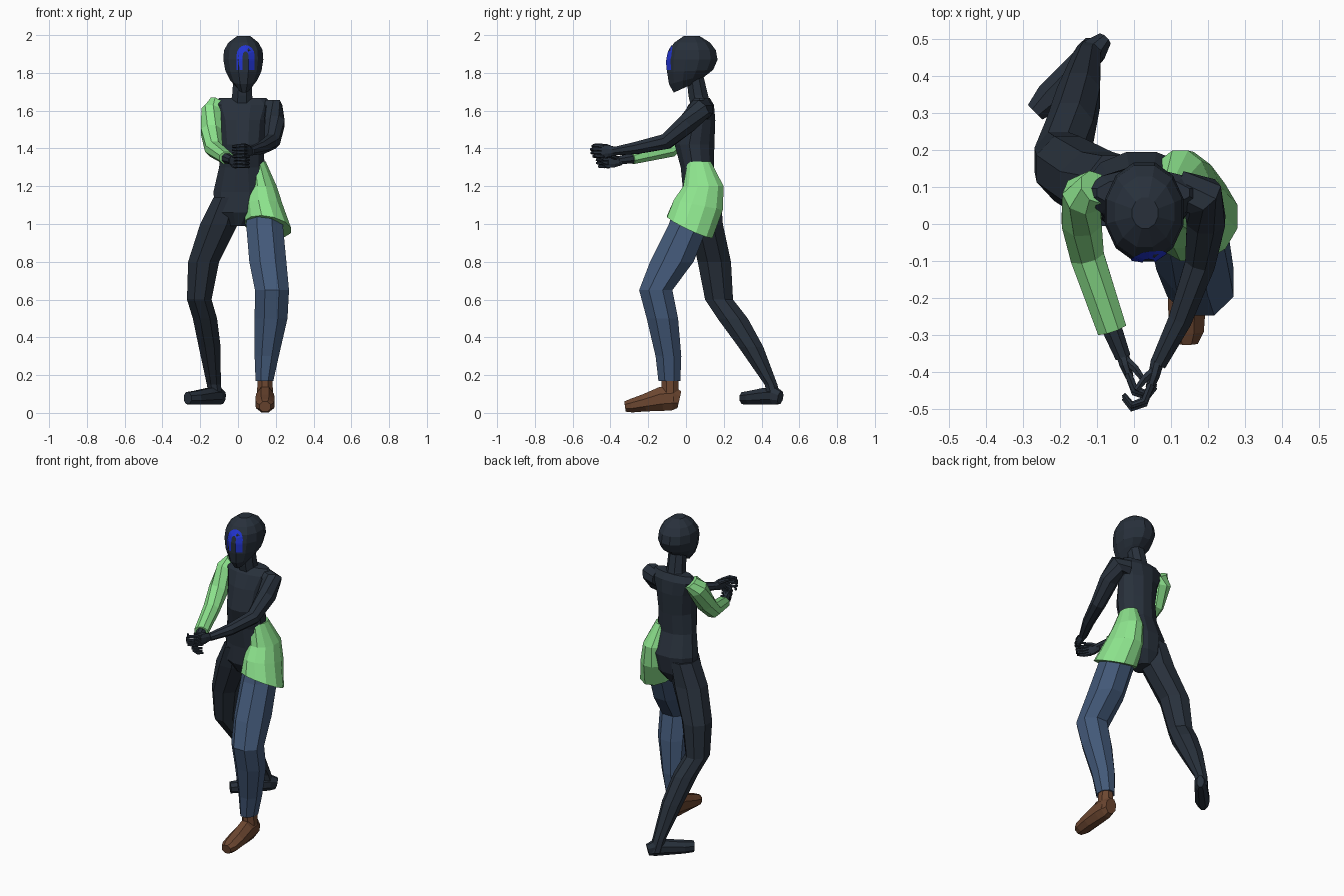
import bpy, bmesh, math
from mathutils import Vector
from mathutils.bvhtree import BVHTree


def material(name, rgb):
    m = bpy.data.materials.new(name)
    m.diffuse_color = (*rgb, 1)
    return m


DARK = material("dark slate", (0.021, 0.030, 0.044))
GREEN = material("light green", (0.27, 0.78, 0.27))
DENIM = material("denim blue", (0.056, 0.100, 0.190))
BROWN = material("brown", (0.150, 0.062, 0.030))
BLUE = material("bright blue", (0.016, 0.035, 0.65))


def add_mesh(name, verts, faces, mat):
    me = bpy.data.meshes.new(name)
    me.from_pydata(verts, [], faces)
    bm = bmesh.new()
    bm.from_mesh(me)
    bmesh.ops.recalc_face_normals(bm, faces=bm.faces)
    bm.to_mesh(me)
    bm.free()
    me.materials.append(mat)
    ob = bpy.data.objects.new(name, me)
    bpy.context.collection.objects.link(ob)
    return ob


def loft(name, rings, mat):
    n = len(rings[0])
    verts = [v for r in rings for v in r]
    faces = [(k * n + i, k * n + (i + 1) % n, (k + 1) * n + (i + 1) % n, (k + 1) * n + i)
             for k in range(len(rings) - 1) for i in range(n)]
    faces += [tuple(range(n)), tuple(range(len(verts) - n, len(verts)))]
    return add_mesh(name, verts, faces, mat)


def unit_ring(n):
    s = 1 / math.cos(math.pi / n)
    return [(s * math.cos((i + .5) * math.tau / n), s * math.sin((i + .5) * math.tau / n))
            for i in range(n)]


def stack(name, mat, n, rows):
    """Level rings: cx, cy, z, rx, ry and optional slopes along y and x."""
    rings = []
    for row in rows:
        cx, cy, z, rx, ry, ty, tx = (*row, 0, 0)[:7]
        rings.append([Vector((cx + rx * c, cy + ry * s, z + ty * ry * s + tx * rx * c))
                      for c, s in unit_ring(n)])
    return loft(name, rings, mat)


def tube(name, mat, n, rows):
    """Rings square to a path: x, y, z, half width, half height."""
    p = [Vector(r[:3]) for r in rows]
    rings = []
    for k, row in enumerate(rows):
        t = (p[min(k + 1, len(p) - 1)] - p[max(k - 1, 0)]).normalized()
        side = t.cross(Vector((0, 0, 1))).normalized()
        up = side.cross(t)
        rings.append([p[k] + side * row[3] * c + up * row[-1] * s for c, s in unit_ring(n)])
    return loft(name, rings, mat)


# head, chin ring sloping up to the nape
head = stack("head", DARK, 12, [
    (.032, .000, 1.725, .034, .065, .45), (.030, .010, 1.765, .070, .100, .25),
    (.029, .022, 1.81, .095, .122, .05), (.028, .033, 1.87, .106, .134),
    (.028, .034, 1.92, .102, .124), (.029, .033, 1.96, .080, .095), (.030, .030, 1.995, .035, .042)])

# arch mark on the face, laid onto the head surface
tree = BVHTree.FromPolygons([v.co for v in head.data.vertices],
                            [tuple(f.vertices) for f in head.data.polygons])


def on_face(x, z):
    hit = tree.ray_cast(Vector((x, -1, z)), Vector((0, 1, 0)))[0]
    return Vector((x, hit.y - .004, z))


path = [(-1, 1.815 + .0117 * i) for i in range(6)]
outer = [(.040 + .048 * s, z) for s, z in path]
inner = [(.040 + .015 * s, z) for s, z in path]
for i in range(9):
    a = math.pi - math.pi * i / 8
    outer.append((.040 + .048 * math.cos(a), 1.892 + .055 * math.sin(a)))
    inner.append((.040 + .015 * math.cos(a), 1.892 + .022 * math.sin(a)))
outer += [(.088, z) for s, z in reversed(path)]
inner += [(.055, z) for s, z in reversed(path)]
strip = [on_face(*q) for pair in zip(outer, inner) for q in pair]
add_mesh("face_arch_mark", strip,
         [(2 * i, 2 * i + 1, 2 * i + 3, 2 * i + 2) for i in range(len(outer) - 1)], BLUE)

# neck and torso
stack("neck", DARK, 8, [(.02, .085, 1.60, .068, .055), (.022, .065, 1.68, .053, .052),
                        (.026, .048, 1.78, .050, .045)])
stack("torso", DARK, 12, [
    (.00, .080, .99, .05, .06), (.01, .080, 1.06, .13, .10), (.02, .090, 1.17, .15, .105),
    (.02, .060, 1.30, .12, .088), (.025, .045, 1.42, .112, .105), (.025, .065, 1.55, .125, .09),
    (.025, .080, 1.63, .155, .068), (.025, .085, 1.668, .125, .04)])

# flared hip cloth over one side
stack("hip_cloth", GREEN, 12, [
    (.100, .070, 1.33, .047, .062), (.125, .092, 1.20, .080, .107),
    (.135, .065, 1.10, .100, .130, -.2), (.158, .020, .985, .122, .120, -.46, -.15)])

# front leg with shoe
stack("front_leg", DENIM, 8, [
    (.14, .035, 1.08, .085, .10), (.14, .015, 1.00, .097, .105), (.158, -.075, .80, .098, .115),
    (.18, -.160, .65, .090, .088), (.175, -.125, .50, .087, .083), (.152, -.093, .30, .064, .068),
    (.14, -.088, .17, .047, .058)])
stack("shoe_ankle", BROWN, 8, [(.143, -.085, .21, .037, .043), (.143, -.085, .06, .045, .048)])
tube("shoe", BROWN, 8, [
    (.143, -.035, .070, .035, .045), (.143, -.070, .078, .044, .064), (.143, -.130, .074, .048, .064),
    (.143, -.220, .053, .051, .046), (.143, -.290, .038, .046, .036), (.143, -.323, .033, .030, .027)])

# trailing leg with foot
stack("back_leg", DARK, 8, [
    (-.055, .090, 1.14, .075, .095), (-.100, .105, 1.00, .100, .090), (-.182, .150, .80, .082, .088),
    (-.205, .175, .60, .065, .074), (-.175, .247, .50, .064, .080), (-.150, .343, .35, .058, .066),
    (-.128, .450, .15, .037, .034), (-.115, .470, .07, .037, .034)])
tube("back_foot", DARK, 8, [
    (-.080, .500, .080, .020, .034), (-.108, .470, .090, .036, .046), (-.155, .420, .088, .038, .044),
    (-.225, .345, .080, .042, .036), (-.267, .303, .078, .028, .032)])

# arms
tube("bare_arm", DARK, 8, [
    (.120, .095, 1.605, .050), (.185, .075, 1.608, .056), (.195, .010, 1.535, .052),
    (.180, -.105, 1.437, .041), (.125, -.260, 1.403, .032), (.065, -.380, 1.385, .022)])
tube("sleeved_arm", GREEN, 8, [
    (-.105, .100, 1.640, .045), (-.135, .078, 1.600, .056), (-.142, .010, 1.490, .054),
    (-.128, -.085, 1.398, .046, .044), (-.060, -.285, 1.350, .040, .033)])
tube("sleeved_forearm_end", DARK, 8, [(-.065, -.27, 1.35, .028), (-.030, -.36, 1.337, .021)])

# hands: a palm, four curled fingers and a thumb each
for label, wrist, s in (("upper", Vector((.062, -.380, 1.386)), -1),
                        ("lower", Vector((-.032, -.350, 1.332)), 1)):
    def at(dx, dy, dz):
        return tuple(wrist + Vector((s * dx, dy, dz)))
    tube(label + "_palm", DARK, 8, [(*at(-.002, .01, 0), .018, .020), (*at(.008, -.03, 0), .016, .032),
                                    (*at(.020, -.065, -.001), .011, .034)])
    for i in range(4):
        dz = .027 - .018 * i
        reach = (0, .008, .006, -.004)[i]
        tube(f"{label}_finger_{i + 1}", DARK, 6, [
            (*at(.016, -.055, dz), .010), (*at(.034, -.100 - reach, dz + .003), .009),
            (*at(.068, -.112 - reach, dz), .008), (*at(.090, -.085 - reach, dz - .003), .006)])
    tube(label + "_thumb", DARK, 6, [(*at(.006, -.015, .014), .011), (*at(.034, -.040, .026), .010),
                                     (*at(.056, -.070, .030), .007)])
